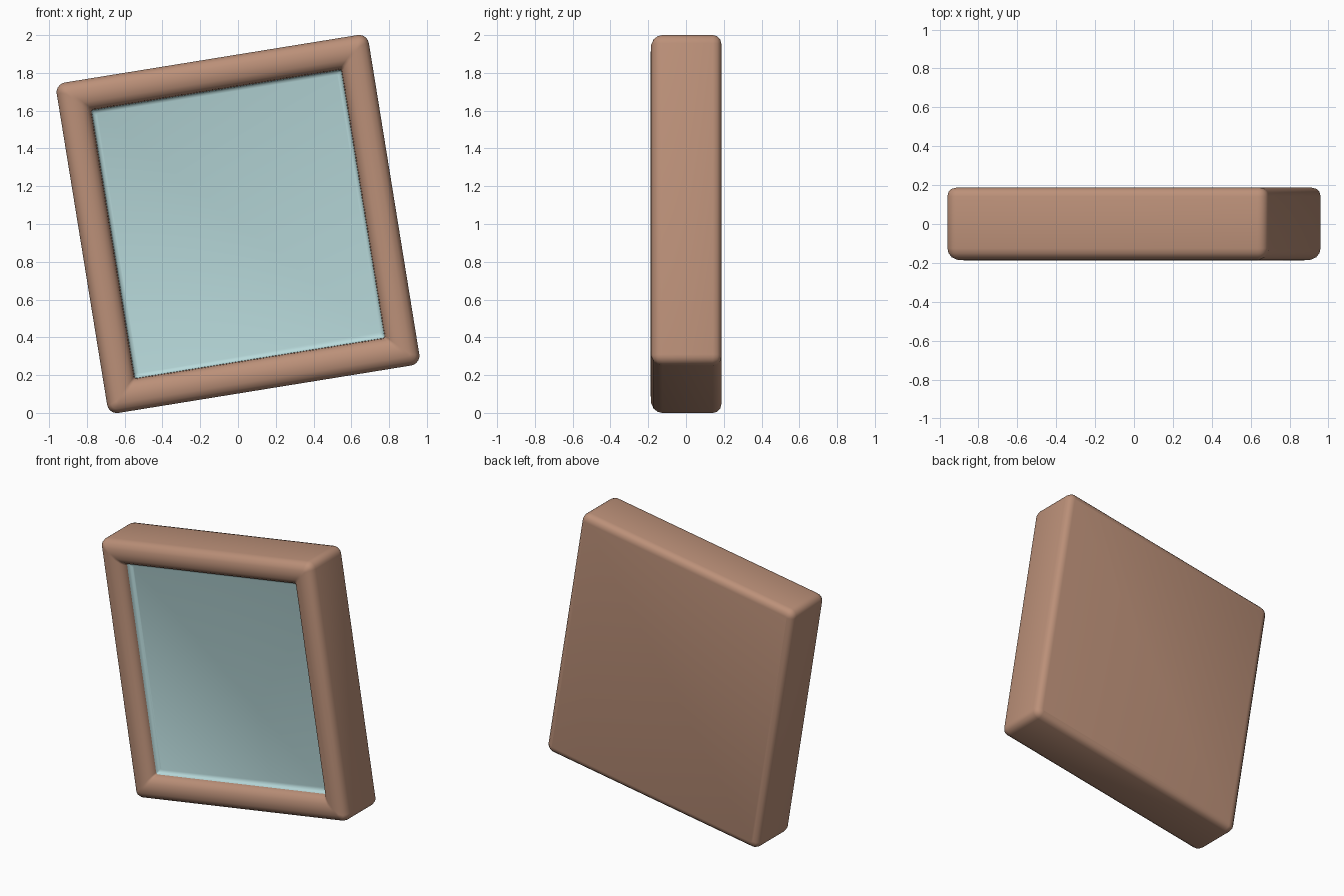
import bpy, bmesh, math
from mathutils import Matrix

if "Cube" in bpy.data.objects:
    bpy.data.objects.remove(bpy.data.objects["Cube"])

HALF_W, HALF_H, CORNER = 0.837, 0.886, 0.052
TILT = Matrix.Translation((0, 0, 1)) @ Matrix.Rotation(-math.radians(9.2), 4, 'Y')


def material(name, color):
    m = bpy.data.materials.new(name)
    m.diffuse_color = color
    m.use_nodes = True
    m.node_tree.nodes["Principled BSDF"].inputs["Base Color"].default_value = m.diffuse_color
    return m


def ring(bm, inset, y):
    """Rounded rectangle loop in the xz plane at depth y."""
    r = max(CORNER - inset, 0.012)
    a, b = HALF_W - inset - r, HALF_H - inset - r
    verts = []
    for k, (sx, sz) in enumerate([(1, 1), (-1, 1), (-1, -1), (1, -1)]):
        for i in range(6):
            t = math.radians(90 * k + 18 * i)
            verts.append(bm.verts.new((sx * a + r * math.cos(t), y, sz * b + r * math.sin(t))))
    return verts


def lofted(name, profile, mat):
    """Loft rings along (inset, depth) profile points and cap both ends."""
    bm = bmesh.new()
    rings = [ring(bm, i, y) for i, y in profile]
    for p, q in zip(rings, rings[1:]):
        n = len(p)
        for j in range(n):
            bm.faces.new((p[j], p[(j + 1) % n], q[(j + 1) % n], q[j]))
    bm.faces.new(rings[0])
    bm.faces.new(rings[-1])
    bmesh.ops.recalc_face_normals(bm, faces=bm.faces)
    bm.transform(TILT)
    me = bpy.data.meshes.new(name)
    bm.to_mesh(me)
    bm.free()
    me.materials.append(mat)
    ob = bpy.data.objects.new(name, me)
    bpy.context.collection.objects.link(ob)
    bpy.ops.object.select_all(action='DESELECT')
    bpy.context.view_layer.objects.active = ob
    ob.select_set(True)
    bpy.ops.object.shade_smooth_by_angle(angle=math.radians(40))
    return ob


# Solid-backed frame: rounded back edge, straight side, rounded front lip, recess
lofted("frame", [(0.045, 0.187), (0.022, 0.181), (0.006, 0.165), (0, 0.142),
                 (0, -0.125), (0.006, -0.15), (0.022, -0.171), (0.05, -0.184),
                 (0.085, -0.187), (0.12, -0.181), (0.145, -0.165),
                 (0.16, -0.145), (0.165, -0.122), (0.165, -0.093)],
       material("terracotta", (0.50, 0.28, 0.19, 1)))

# Pane seated in the recess, its rim curving up the frame wall
lofted("glass_pane", [(0.166, -0.091), (0.166, -0.125), (0.170, -0.110),
                      (0.176, -0.103), (0.188, -0.098)],
       material("pale_glass", (0.48, 0.70, 0.71, 1)))
